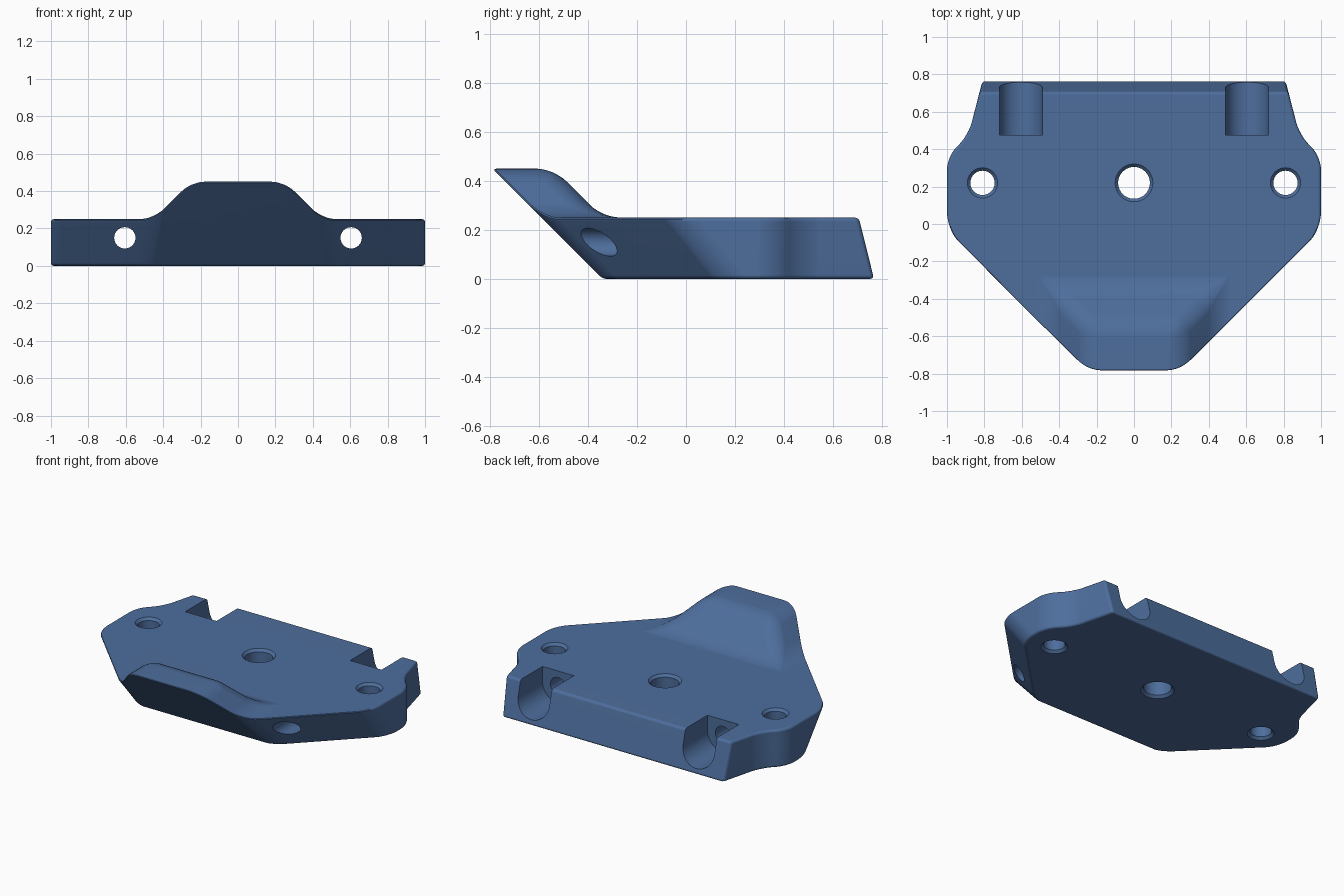
import bpy, bmesh, math
from mathutils import Matrix, Vector

if "Cube" in bpy.data.objects:
    bpy.data.objects.remove(bpy.data.objects["Cube"])

blue = bpy.data.materials.new("slate blue")
blue.diffuse_color = (0.075, 0.155, 0.335, 1)
blue.use_nodes = True
blue.node_tree.nodes["Principled BSDF"].inputs["Base Color"].default_value = blue.diffuse_color


def new_object(name, bm):
    bmesh.ops.recalc_face_normals(bm, faces=bm.faces[:])
    mesh = bpy.data.meshes.new(name)
    bm.to_mesh(mesh)
    bm.free()
    obj = bpy.data.objects.new(name, mesh)
    bpy.context.collection.objects.link(obj)
    return obj


# Right-hand corner points of the plate and its raised nose
T, H = 0.25, 0.45
P = {
    "b0": (0.50, -0.34, 0), "b1": (1, 0.16, 0), "b2": (1, 0.36, 0),
    "b3": (0.885, 0.475, 0), "b4": (0.81, 0.767, 0),
    "t0": (0.45, -0.59, T), "t1": (1, -0.04, T), "t2": (1, 0.36, T),
    "t3": (0.885, 0.475, T), "t4": (0.825, 0.705, T),
    "n0": (0.45, -0.34, T), "n1": (0.25, -0.54, H), "n2": (0.25, -0.79, H),
}
bm = bmesh.new()
R = {k: bm.verts.new(p) for k, p in P.items()}
L = {k: bm.verts.new((-p[0], p[1], p[2])) for k, p in P.items()}


def symmetric(names):
    """Face across the middle: right points, then the mirrored ones back."""
    bm.faces.new([R[k] for k in names] + [L[k] for k in reversed(names)])


for names in (["b0", "b1", "b2", "b3", "b4"],            # underside
              ["n0", "t0", "t1", "t2", "t3", "t4"],      # plate top
              ["b0", "t0", "n2"],                        # sloping front
              ["n0", "n1"], ["n1", "n2"],                # nose back and top
              ["b4", "t4"]):                             # back
    symmetric(names)
for S in (R, L):
    for i in range(4):                                   # side walls
        bm.faces.new([S[f"b{i}"], S[f"b{i+1}"], S[f"t{i+1}"], S[f"t{i}"]])
    bm.faces.new([S[k] for k in ("t0", "n0", "n1", "n2")])  # nose flank

# Broad rounding on upright corners and around the nose
weight = bm.edges.layers.float.new("bevel_weight_edge")
pairs = [(S[a], S[b]) for S in (R, L) for a, b in
         (("b0", "t0"), ("b1", "t1"), ("b2", "t2"), ("b3", "t3"),
          ("t0", "n0"), ("n0", "n1"), ("n1", "n2"))]
pairs += [(R["n0"], L["n0"]), (R["n1"], L["n1"])]
for a, b in pairs:
    bm.edges.get((a, b))[weight] = 1.0
plate = new_object("mounting_plate", bm)

broad = plate.modifiers.new("broad rounding", "BEVEL")
broad.limit_method, broad.width, broad.segments = "WEIGHT", 0.07, 6
fine = plate.modifiers.new("fine rounding", "BEVEL")
fine.limit_method, fine.angle_limit = "ANGLE", math.radians(32)
fine.width, fine.segments = 0.016, 3
for m in (broad, fine):
    m.use_clamp_overlap = False


def lathe(name, profile, matrix, n=40):
    """Closed round cutter from (radius, height) pairs."""
    bm = bmesh.new()
    rings = [[bm.verts.new((r * math.cos(a), r * math.sin(a), z))
              for a in (math.tau * i / n for i in range(n))] for r, z in profile]
    for lo, hi in zip(rings, rings[1:]):
        for i in range(n):
            bm.faces.new([lo[i], lo[(i + 1) % n], hi[(i + 1) % n], hi[i]])
    bm.faces.new(rings[0])
    bm.faces.new(rings[-1])
    bm.transform(matrix)
    return new_object(name, bm)


def slot(name, x):
    """U-shaped channel cutter, open at the top and back."""
    bm = bmesh.new()
    r, zc = 0.115, 0.15
    prof = [(r * math.cos(a), zc + r * math.sin(a))
            for a in (math.pi + math.pi * i / 20 for i in range(21))]
    prof += [(r, 0.5), (-r, 0.5)]
    face = bm.faces.new([bm.verts.new((x + u, 0.475, z)) for u, z in prof])
    out = bmesh.ops.extrude_face_region(bm, geom=[face])["geom"]
    bmesh.ops.translate(bm, vec=(0, 0.5, 0),
                        verts=[g for g in out if isinstance(g, bmesh.types.BMVert)])
    return new_object(name, bm)


# Upright holes with chamfered mouths
cutters = []
for x, r in ((0, 0.085), (0.81, 0.065), (-0.81, 0.065)):
    c = 0.016
    prof = [(r + 2 * c, -c), (r, c), (r, T - c), (r + 2 * c, T + c)]
    cutters.append(lathe("upright_hole_cutter", prof, Matrix.Translation((x, 0.22, 0))))
# Channels at the back and the long holes running forward from them
for x in (0.605, -0.605):
    cutters.append(slot("channel_cutter", x))
    turn = Matrix.Translation((x, 0, 0.15)) @ Matrix.Rotation(-math.pi / 2, 4, "X")
    cutters.append(lathe("long_hole_cutter", [(0.057, -0.8), (0.057, 0.6)], turn))
for c in cutters:
    c.hide_render = True
    m = plate.modifiers.new("cut", "BOOLEAN")
    m.object, m.operation, m.solver = c, "DIFFERENCE", "EXACT"

# Bake the modifiers and remove the cutters
dg = bpy.context.evaluated_depsgraph_get()
baked = bpy.data.meshes.new_from_object(plate.evaluated_get(dg))
plate.modifiers.clear()
plate.data = baked
for c in cutters:
    bpy.data.objects.remove(c)
baked.materials.clear()
baked.materials.append(blue)

bpy.context.view_layer.objects.active = plate
plate.select_set(True)
bpy.ops.object.shade_smooth_by_angle(angle=math.radians(35))
wn = plate.modifiers.new("even shading", "WEIGHTED_NORMAL")
wn.keep_sharp = True
